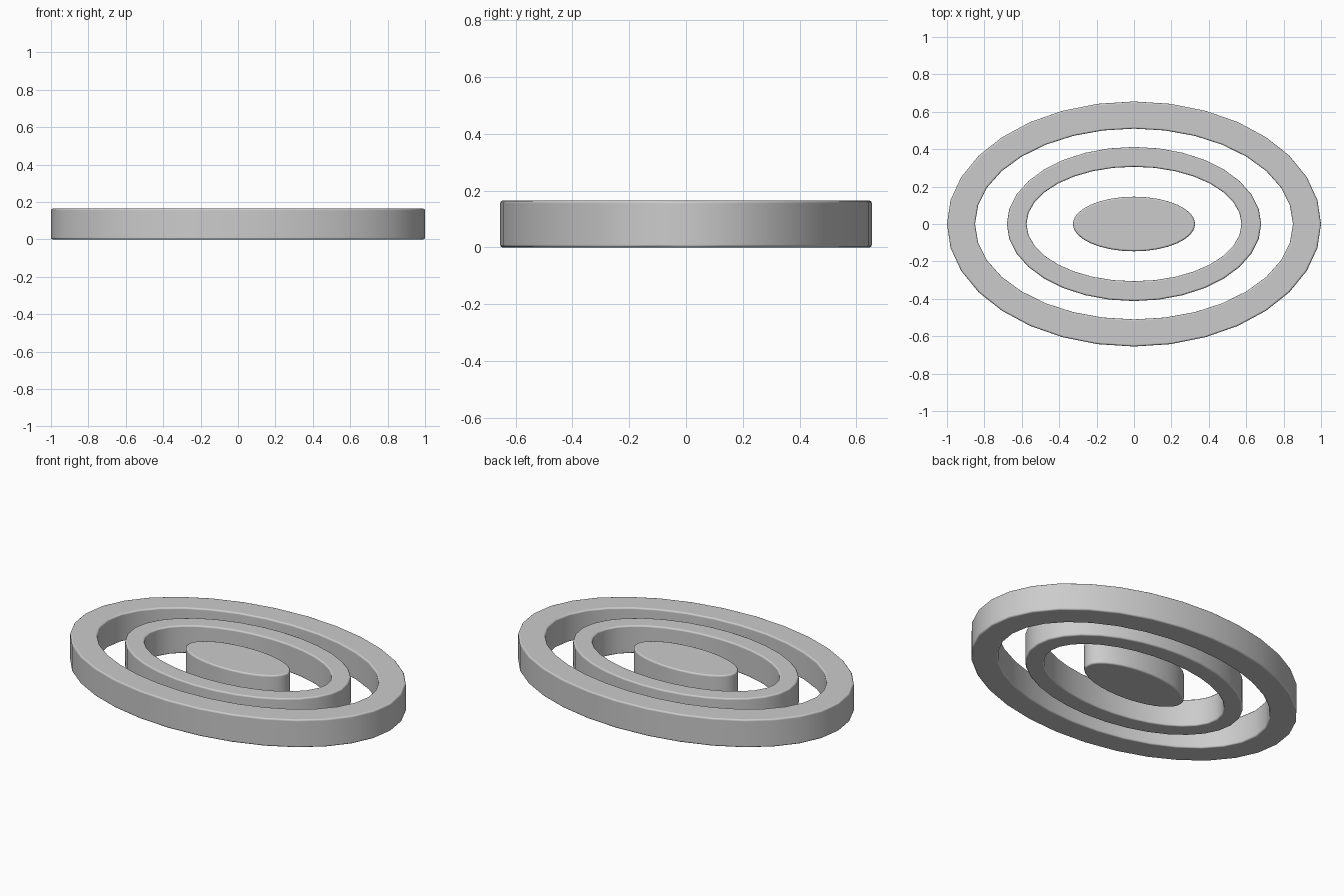
import bpy
import bmesh
import math

SEGMENTS = 32
HEIGHT = 0.165
BEVEL = 0.01

if "Cube" in bpy.data.objects:
    bpy.data.objects.remove(bpy.data.objects["Cube"])

grey = bpy.data.materials.new("plain grey")
grey.use_nodes = True
grey.diffuse_color = (0.6, 0.6, 0.6, 1)
grey.node_tree.nodes["Principled BSDF"].inputs["Base Color"].default_value = (0.6, 0.6, 0.6, 1)


def ellipse(bm, rx, ry, z):
    """Loop of vertices around an ellipse."""
    step = math.tau / SEGMENTS
    return [bm.verts.new((rx * math.cos(i * step), ry * math.sin(i * step), z))
            for i in range(SEGMENTS)]


def bridge(bm, a, b):
    """Quads between two loops."""
    for i in range(SEGMENTS):
        j = (i + 1) % SEGMENTS
        bm.faces.new((a[i], a[j], b[j], b[i]))


def oval(name, outer, inner=None):
    """Upright oval disc, or an oval ring when an inner size is given."""
    bm = bmesh.new()
    low, high = ellipse(bm, *outer, 0), ellipse(bm, *outer, HEIGHT)
    bridge(bm, low, high)
    if inner:
        in_low, in_high = ellipse(bm, *inner, 0), ellipse(bm, *inner, HEIGHT)
        bridge(bm, high, in_high)
        bridge(bm, in_high, in_low)
        bridge(bm, in_low, low)
    else:
        bm.faces.new(high)
        bm.faces.new(low[::-1])
    bmesh.ops.recalc_face_normals(bm, faces=bm.faces)
    for face in bm.faces:
        face.smooth = True

    mesh = bpy.data.meshes.new(name)
    bm.to_mesh(mesh)
    bm.free()
    mesh.materials.append(grey)
    obj = bpy.data.objects.new(name, mesh)
    bpy.context.collection.objects.link(obj)

    # Softened rims with flat caps
    bevel = obj.modifiers.new("rim", "BEVEL")
    bevel.width = BEVEL
    bevel.segments = 3
    bevel.limit_method = "ANGLE"
    bevel.angle_limit = math.radians(60)
    bevel.harden_normals = True
    return obj


oval("outer_ring", (1.0, 0.655), (0.85, 0.51))
oval("middle_ring", (0.68, 0.412), (0.575, 0.306))
oval("centre_disc", (0.327, 0.146))
